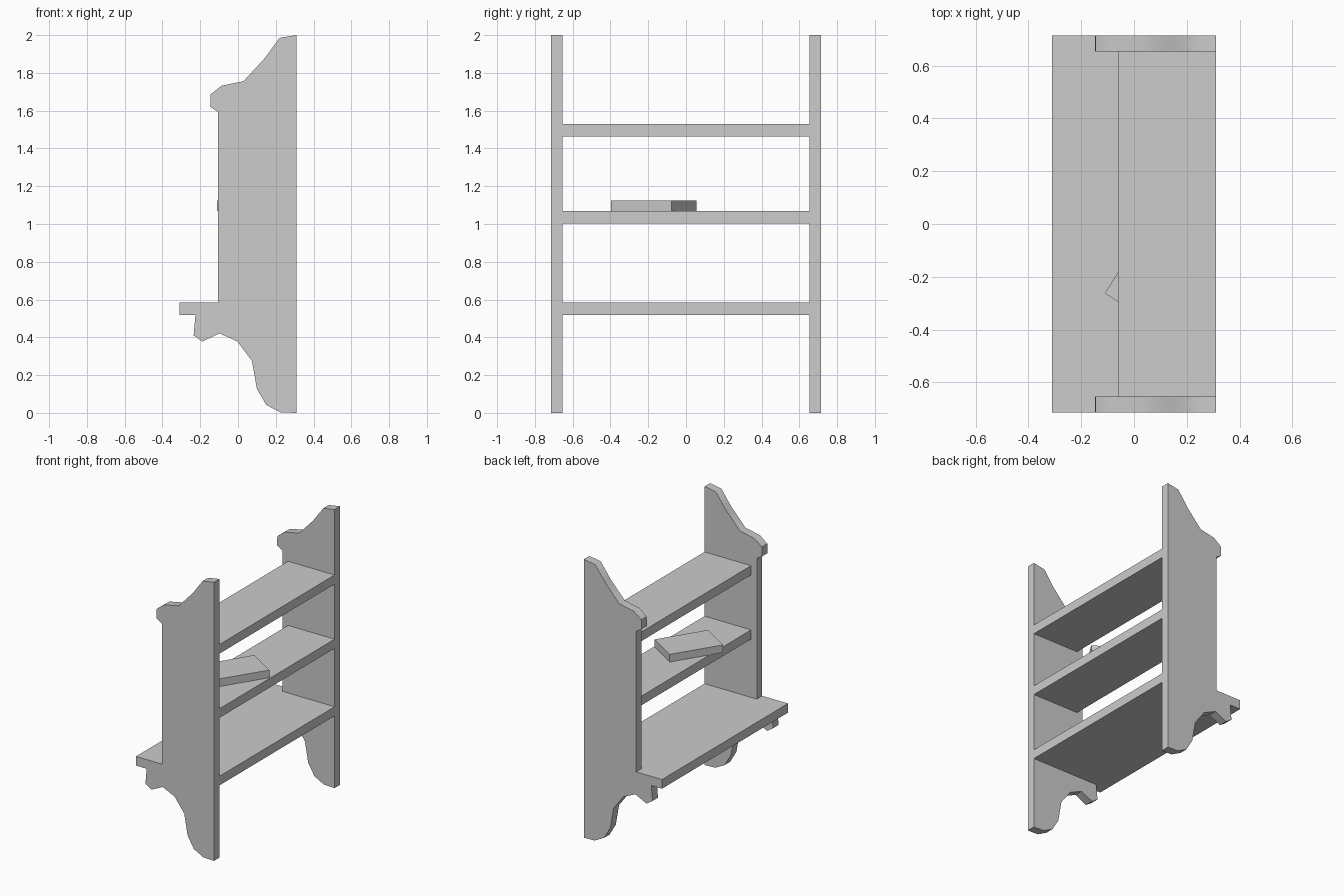
import bpy
import bmesh
import math

if "Cube" in bpy.data.objects:
    bpy.data.objects.remove(bpy.data.objects["Cube"], do_unlink=True)

grey = bpy.data.materials.new("plain_grey")
grey.use_nodes = True
COLOUR = (0.604, 0.604, 0.604, 1)
grey.diffuse_color = COLOUR
grey.node_tree.nodes["Principled BSDF"].inputs["Base Color"].default_value = COLOUR

BACK, SHELF_FRONT, PANEL_FRONT = 0.31, -0.06, -0.105
INNER, OUTER = 0.653, 0.715
THICK = 0.066
LOW, MIDDLE, HIGH = 0.518, 1.003, 1.464


def extrude(name, outline, offset):
    """Make a flat outline into a solid by extruding it along offset."""
    bm = bmesh.new()
    face = bm.faces.new([bm.verts.new(p) for p in outline])
    result = bmesh.ops.extrude_face_region(bm, geom=[face], use_keep_orig=True)
    moved = [g for g in result["geom"] if isinstance(g, bmesh.types.BMVert)]
    bmesh.ops.translate(bm, verts=moved, vec=offset)
    bmesh.ops.recalc_face_normals(bm, faces=bm.faces)
    mesh = bpy.data.meshes.new(name)
    bm.to_mesh(mesh)
    bm.free()
    mesh.materials.append(grey)
    obj = bpy.data.objects.new(name, mesh)
    bpy.context.collection.objects.link(obj)
    return obj


# Scrolled side panels, stepped to receive the deep bottom shelf
side = [
    (BACK, 0), (0.225, 0.003), (0.15, 0.042), (0.10, 0.127), (0.074, 0.275),
    (-0.003, 0.378), (-0.098, 0.421), (-0.188, 0.378), (-0.235, 0.41),
    (-0.225, LOW), (PANEL_FRONT, LOW), (PANEL_FRONT, 1.593), (-0.147, 1.62),
    (-0.145, 1.687), (-0.087, 1.732), (0.029, 1.756), (0.14, 1.876),
    (0.22, 1.985), (BACK, 2),
]
for name, y in (("near_side_panel", -OUTER), ("far_side_panel", INNER)):
    panel = extrude(name, [(x, y, z) for x, z in side], (0, OUTER - INNER, 0))
    bpy.ops.object.select_all(action="DESELECT")
    panel.select_set(True)
    bpy.context.view_layer.objects.active = panel
    bpy.ops.object.shade_smooth_by_angle(angle=math.radians(48))

# Upper shelves between the panels
for name, z in (("middle_shelf", MIDDLE), ("top_shelf", HIGH)):
    outline = [(SHELF_FRONT, -INNER, z), (BACK, -INNER, z),
               (BACK, INNER, z), (SHELF_FRONT, INNER, z)]
    extrude(name, outline, (0, 0, THICK))

# Bottom shelf, notched around the panels and projecting in front
half = [(BACK, INNER), (PANEL_FRONT, INNER), (PANEL_FRONT, OUTER), (-BACK, OUTER)]
outline = half + [(x, -y) for x, y in reversed(half)]
extrude("bottom_shelf", [(x, y, LOW) for x, y in outline], (0, 0, THICK))

# Book lying askew on the middle shelf, one corner over the edge
length, width = 0.378, 0.25
book = extrude("book", [(0, 0, 0), (length, 0, 0), (length, -width, 0), (0, -width, 0)],
               (0, 0, 0.055))
book.location = (-0.111, -0.263, MIDDLE + THICK)
book.rotation_euler.z = math.radians(57.8)
